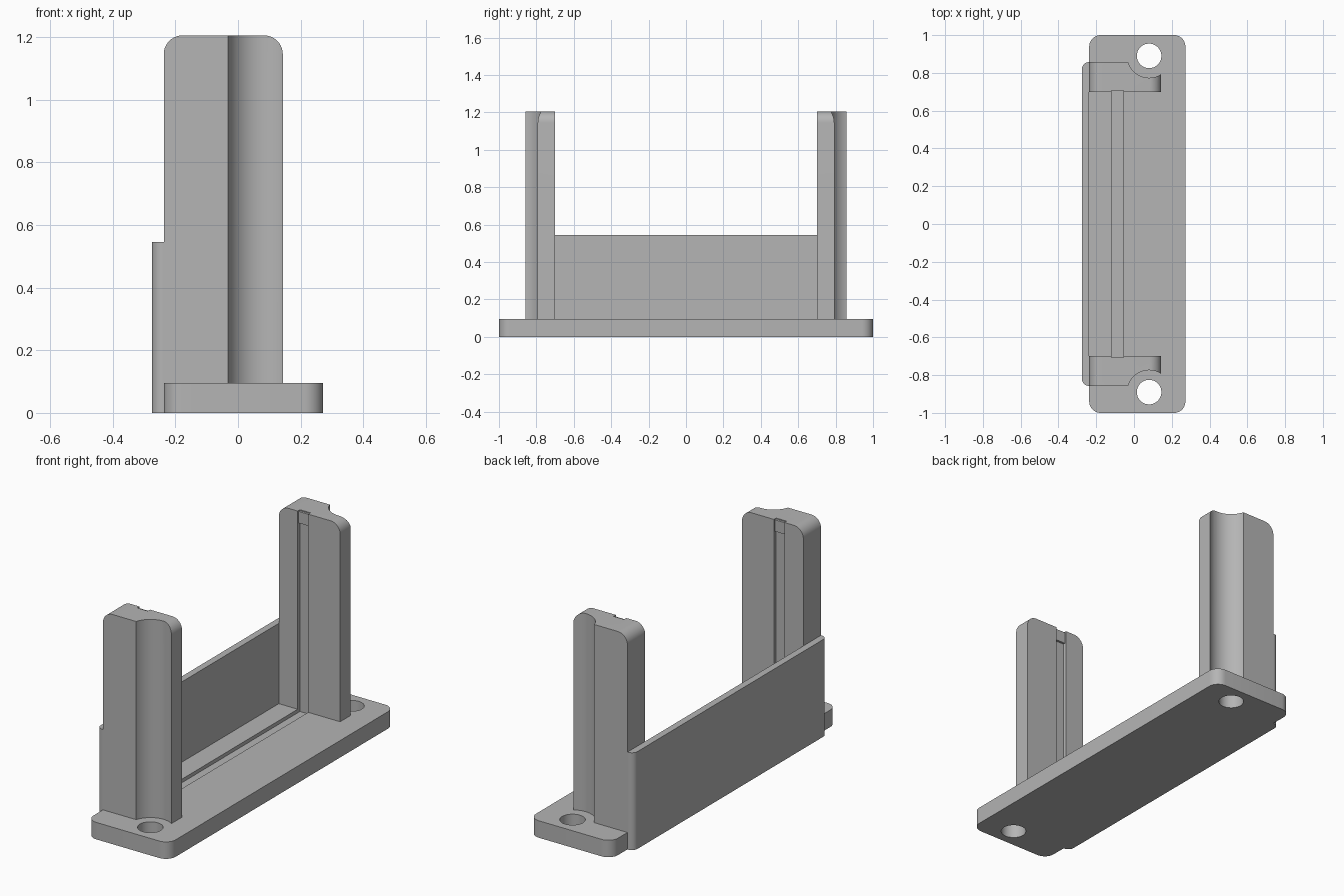
import bpy, bmesh
from math import sin, cos, pi
from mathutils import Vector

if "Cube" in bpy.data.objects:
    bpy.data.objects.remove(bpy.data.objects["Cube"])

grey = bpy.data.materials.new("plain grey")
grey.use_nodes = True
tone = (0.46, 0.46, 0.46, 1)
grey.diffuse_color = tone
grey.node_tree.nodes["Principled BSDF"].inputs["Base Color"].default_value = tone


def rounded_rect(u0, u1, v0, v1, radii, steps=10):
    """Outline with a radius per corner: low-low, high-low, high-high, low-high."""
    corners = [(u0, v0, 1, 1), (u1, v0, -1, 1), (u1, v1, -1, -1), (u0, v1, 1, -1)]
    pts = []
    for i, ((u, v, su, sv), r) in enumerate(zip(corners, radii)):
        if r == 0:
            pts.append((u, v))
            continue
        for k in range(steps + 1):
            a = pi + i * pi / 2 + k / steps * pi / 2
            pts.append((u + su * r + r * cos(a), v + sv * r + r * sin(a)))
    return pts


def circle(x, y, r, n=64):
    return [(x + r * cos(2 * pi * k / n), y + r * sin(2 * pi * k / n)) for k in range(n)]


def prism(name, outline, low, high, axis="z"):
    """Extrude an xy outline along z, or an xz outline along y."""
    place = (lambda u, v, w: (u, v, w)) if axis == "z" else (lambda u, v, w: (u, w, v))
    bm = bmesh.new()
    face = bm.faces.new([bm.verts.new(place(u, v, low)) for u, v in outline])
    out = bmesh.ops.extrude_face_region(bm, geom=[face])
    verts = [g for g in out["geom"] if isinstance(g, bmesh.types.BMVert)]
    bmesh.ops.translate(bm, verts=verts, vec=Vector(place(0, 0, high - low)))
    bmesh.ops.recalc_face_normals(bm, faces=bm.faces)
    mesh = bpy.data.meshes.new(name)
    bm.to_mesh(mesh)
    bm.free()
    mesh.materials.append(grey)
    obj = bpy.data.objects.new(name, mesh)
    bpy.context.collection.objects.link(obj)
    return obj


def box(name, x0, x1, y0, y1, z0, z1):
    return prism(name, [(x0, y0), (x1, y0), (x1, y1), (x0, y1)], z0, z1)


def activate(obj):
    bpy.ops.object.select_all(action="DESELECT")
    obj.select_set(True)
    bpy.context.view_layer.objects.active = obj


def cut(obj, cutter):
    activate(obj)
    mod = obj.modifiers.new("cut", "BOOLEAN")
    mod.operation = "DIFFERENCE"
    mod.solver = "EXACT"
    mod.object = cutter
    bpy.ops.object.modifier_apply(modifier=mod.name)
    bpy.data.objects.remove(cutter)


def smooth(obj):
    activate(obj)
    bpy.ops.object.shade_smooth_by_angle(angle=pi / 6)


BASE_TOP, POST_TOP = 0.095, 1.205
HOLE_X, HOLE_Y = 0.08, 0.89
SLOT = (-0.12, -0.055)
SLOT_END = 0.72

# Base plate with rounded corners, two screw holes and a long slot
base = prism("base_plate", rounded_rect(-0.237, 0.272, -1, 1, [0.06] * 4), 0, BASE_TOP)
for side in (-1, 1):
    cut(base, prism("hole_cutter", circle(HOLE_X, side * HOLE_Y, 0.065), -0.1, 0.2))
cut(base, box("slot_cutter", *SLOT, -SLOT_END, SLOT_END, BASE_TOP - 0.02, 0.2))
smooth(base)

# Low side wall with rounded outer edges
wall = prism("side_wall", rounded_rect(-0.275, -0.237, -0.857, 0.857,
                                       [0.035, 0, 0, 0.035]), 0, 0.545)
smooth(wall)

# End posts: rounded tops, screwdriver clearance outside, card slot inside
for side, label in ((-1, "front"), (1, "back")):
    y0, y1 = sorted((side * 0.70, side * 0.857))
    post = prism(label + "_post", rounded_rect(-0.237, 0.143, BASE_TOP, POST_TOP,
                                              [0, 0, 0.06, 0.06]), y0, y1, "y")
    cut(post, prism("clearance_cutter", circle(HOLE_X, side * HOLE_Y, 0.116), 0, 1.4))
    y0, y1 = sorted((side * 0.6, side * SLOT_END))
    cut(post, box("slot_cutter", *SLOT, y0, y1, 0, 1.4))
    smooth(post)
    # Small catch partly filling the top of the slot
    y0, y1 = sorted((side * 0.708, side * SLOT_END))
    box(label + "_catch", *SLOT, y0, y1, 1.135, 1.2)
